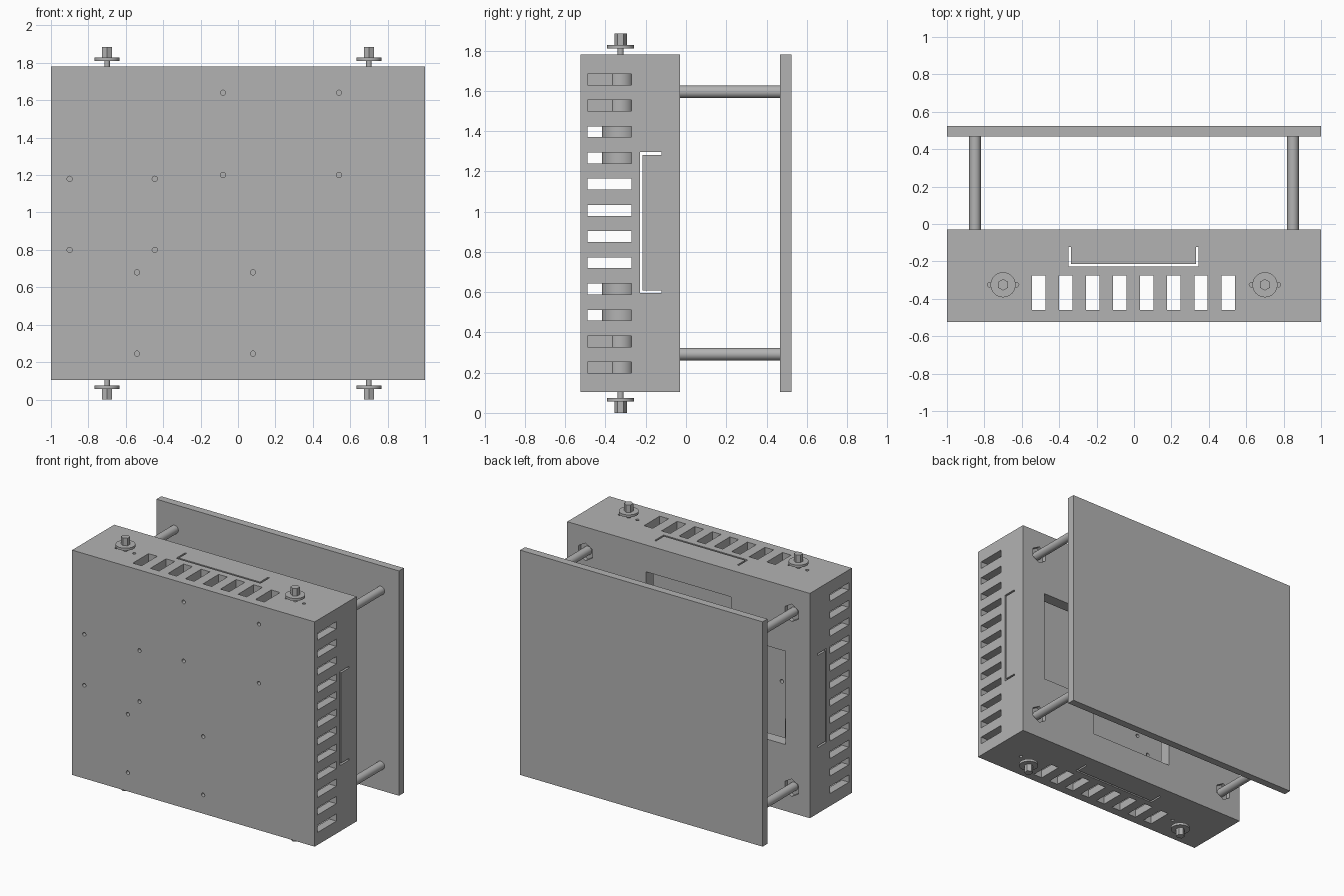
import bpy, bmesh, math
from mathutils import Matrix, Vector

old = bpy.data.objects.get("Cube")
if old:
    bpy.data.objects.remove(old, do_unlink=True)

grey = bpy.data.materials.new("plain_grey")
grey.use_nodes = True
colour = (0.45, 0.45, 0.45, 1)
grey.diffuse_color = colour
grey.node_tree.nodes["Principled BSDF"].inputs["Base Color"].default_value = colour

BOTTOM, TOP = 0.105, 1.78
FRONT, BACK = -0.525, -0.03


def box(bm, x, y, z):
    """Add a box given its (low, high) range on each axis."""
    size = [b - a for a, b in (x, y, z)]
    mid = Vector([(a + b) / 2 for a, b in (x, y, z)])
    m = Matrix.Translation(mid) @ Matrix.Diagonal((*size, 1))
    bmesh.ops.create_cube(bm, size=1, matrix=m)


def rod(bm, start, end, radius, sides=32):
    """Add a cylinder or prism between two points."""
    a, b = Vector(start), Vector(end)
    turn = (b - a).to_track_quat('Z', 'Y').to_matrix().to_4x4()
    bmesh.ops.create_cone(bm, cap_ends=True, segments=sides, radius1=radius, radius2=radius,
                          depth=(b - a).length, matrix=Matrix.Translation((a + b) / 2) @ turn)


def make(name, bm, smooth=False):
    mesh = bpy.data.meshes.new(name)
    bm.to_mesh(mesh)
    bm.free()
    ob = bpy.data.objects.new(name, mesh)
    bpy.context.collection.objects.link(ob)
    mesh.materials.append(grey)
    if smooth:
        select(ob)
        bpy.ops.object.shade_smooth_by_angle(angle=math.radians(35))
    return ob


def select(ob):
    bpy.ops.object.select_all(action='DESELECT')
    ob.select_set(True)
    bpy.context.view_layer.objects.active = ob


def cut(target, bm):
    cutter = make("cutter", bm)
    cutter.hide_render = True
    mod = target.modifiers.new("cut", 'BOOLEAN')
    mod.operation, mod.solver, mod.object = 'DIFFERENCE', 'EXACT', cutter
    mod.use_self = True
    select(target)
    bpy.ops.object.modifier_apply(modifier=mod.name)
    bpy.data.objects.remove(cutter, do_unlink=True)


# Hollow case
bm = bmesh.new()
box(bm, (-1, 1), (FRONT, BACK), (BOTTOM, TOP))
case = make("case", bm)
bm = bmesh.new()
box(bm, (-0.94, 0.94), (-0.492, -0.118), (BOTTOM + 0.06, TOP - 0.06))
cut(case, bm)

# Cross-shaped opening in the back wall
for xs, zs in (((-0.8, 0.8), (0.6, 1.295)), ((-0.35, 0.35), (0.32, 1.58))):
    bm = bmesh.new()
    box(bm, xs, (-0.15, 0), zs)
    cut(case, bm)

# Vent slots through the sides, top and bottom
bm = bmesh.new()
for i in range(12):
    z = 0.225 + i * 0.1302
    box(bm, (-1.1, 1.1), (-0.49, -0.27), (z - 0.027, z + 0.027))
cut(case, bm)
bm = bmesh.new()
for i in range(8):
    x = (i - 3.5) * 0.1445 - 0.003
    box(bm, (x - 0.036, x + 0.036), (-0.46, -0.275), (0, 2))
cut(case, bm)

# Thin bracket-shaped slits, one on each narrow wall
spine, leg = (-0.228, -0.215), (-0.22, -0.122)
w = 0.013
bm = bmesh.new()
box(bm, (-1.1, 1.1), spine, (0.595, 1.295))
for z in (0.595, 1.295 - w):
    box(bm, (-1.1, 1.1), leg, (z, z + w))
cut(case, bm)
bm = bmesh.new()
box(bm, (-0.35, 0.345), spine, (0, 2))
for x in (-0.35, 0.345 - w):
    box(bm, (x, x + w), leg, (0, 2))
cut(case, bm)

# Mounting holes in the front, three rectangular patterns
bm = bmesh.new()
for xs, zs in (((-0.9, -0.445), (0.8, 1.18)),
               ((-0.08, 0.54), (1.2, 1.64)),
               ((-0.54, 0.08), (0.245, 0.68))):
    for x in xs:
        for z in zs:
            rod(bm, (x, -0.6, z), (x, -0.45, z), 0.014, 16)
cut(case, bm)

# Hex nut pockets in the back and small holes beside the screws
bm = bmesh.new()
for x in (-0.85, 0.85):
    for z in (0.292, 1.595):
        rod(bm, (x, -0.06, z), (x, 0, z), 0.065, 6)
cut(case, bm)
bm = bmesh.new()
for x in (-0.7, 0.7):
    for dx in (-0.072, 0.072):
        for z in (BOTTOM, TOP):
            rod(bm, (x + dx, -0.325, z - 0.03), (x + dx, -0.325, z + 0.03), 0.012, 16)
cut(case, bm)

# Back plate
bm = bmesh.new()
box(bm, (-1, 1), (0.468, 0.525), (BOTTOM, TOP))
make("back_plate", bm)

# Four standoff rods
for side, x in (("right", -0.85), ("left", 0.85)):
    for level, z in (("lower", 0.292), ("upper", 1.595)):
        bm = bmesh.new()
        rod(bm, (x, -0.06, z), (x, 0.468, z), 0.031)
        make(f"{level}_{side}_standoff", bm, True)

# Screws with washers and hex heads, and their inner housings
Y = -0.325
for side, x in (("right", -0.7), ("left", 0.7)):
    for level, z, s in (("lower", BOTTOM, -1), ("upper", TOP, 1)):
        for part, a, b, r, n in (("screw_neck", -0.04, 0.033, 0.015, 24),
                                 ("screw_washer", 0.031, 0.049, 0.067, 40),
                                 ("screw_head", 0.049, 0.105, 0.031, 6),
                                 ("inner_collar", -0.3, -0.06, 0.065, 32),
                                 ("inner_barrel", -0.54, -0.3, 0.092, 32)):
            bm = bmesh.new()
            rod(bm, (x, Y, z + s * a), (x, Y, z + s * b), r, n)
            make(f"{level}_{side}_{part}", bm, True)
        bm = bmesh.new()
        box(bm, (x - 0.05, x + 0.05), (-0.495, Y), sorted((z - s * 0.3, z - s * 0.05)))
        make(f"{level}_{side}_inner_block", bm)
